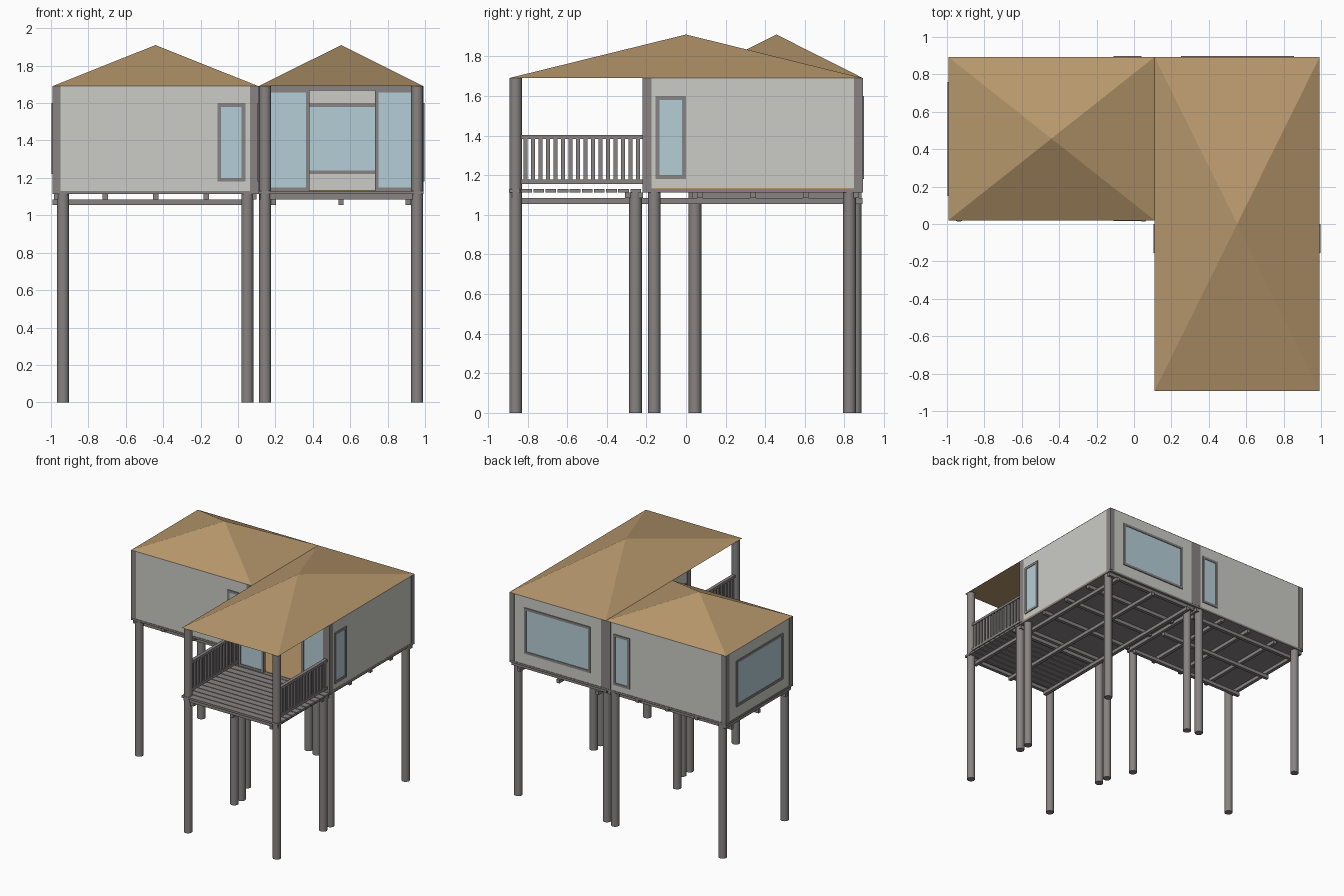
import bpy, math

if "Cube" in bpy.data.objects:
    bpy.data.objects.remove(bpy.data.objects["Cube"])


def material(name, r, g, b):
    lin = lambda c: ((c / 255 + 0.055) / 1.055) ** 2.4
    m = bpy.data.materials.new(name)
    m.diffuse_color = (lin(r), lin(g), lin(b), 1)
    m.use_nodes = True
    m.node_tree.nodes["Principled BSDF"].inputs["Base Color"].default_value = m.diffuse_color
    return m


ROOF = material("tan roof", 182, 151, 108)
WALL = material("pale grey wall", 203, 203, 198)
TRIM = material("grey timber", 136, 131, 131)
GLASS = material("pale blue glass", 181, 206, 214)


def mesh_object(name, verts, faces, mat):
    me = bpy.data.meshes.new(name)
    me.from_pydata(verts, [], faces)
    ob = bpy.data.objects.new(name, me)
    bpy.context.collection.objects.link(ob)
    me.materials.append(mat)
    return ob


def box(name, x, y, z, mat):
    """Box from three (low, high) ranges."""
    v = [(a, b, c) for a in x for b in y for c in z]
    f = [(0, 1, 3, 2), (4, 6, 7, 5), (0, 4, 5, 1), (2, 3, 7, 6), (0, 2, 6, 4), (1, 5, 7, 3)]
    return mesh_object(name, v, f, mat)


def mid(c, half):
    return (c - half, c + half)


def stilt(name, x, y, top):
    bpy.ops.mesh.primitive_cylinder_add(vertices=20, radius=0.032, depth=top,
                                        location=(x, y, top / 2))
    ob = bpy.context.object
    ob.name = name
    ob.data.materials.append(TRIM)
    bpy.ops.object.shade_smooth_by_angle(angle=math.radians(40))


def panel(name, axis, pos, a, z, depth, mat):
    """Upright slab: axis is its normal, pos its centre along that normal."""
    if axis == 'x':
        box(name, mid(pos, depth / 2), a, z, mat)
    else:
        box(name, a, mid(pos, depth / 2), z, mat)


def window(name, axis, pos, a, z, w=0.02, depth=0.044):
    """Glass pane with a four-bar frame, passing through the wall."""
    panel(name + "_frame_left", axis, pos, (a[0], a[0] + w), z, depth, TRIM)
    panel(name + "_frame_right", axis, pos, (a[1] - w, a[1]), z, depth, TRIM)
    inner = (a[0] + w, a[1] - w)
    panel(name + "_frame_bottom", axis, pos, inner, (z[0], z[0] + w), depth, TRIM)
    panel(name + "_frame_top", axis, pos, inner, (z[1] - w, z[1]), depth, TRIM)
    panel(name + "_glass", axis, pos, inner, (z[0] + w, z[1] - w), depth - 0.01, GLASS)


# Main levels and footprint
FLOOR, EAVE, PEAK = 1.13, 1.69, 1.91
LX0, LX1, LY0 = -0.993, 0.11, 0.02       # left wing
RX0, RX1, RY0 = 0.11, 0.993, -0.893      # right wing
BACK, ROOM = 0.893, -0.22
H = (FLOOR, EAVE)

# Pyramid roofs
for name, x0, x1, y0 in (("left_roof", LX0, LX1, LY0), ("right_roof", RX0, RX1, RY0)):
    mesh_object(name,
                [(x0, y0, EAVE), (x1, y0, EAVE), (x1, BACK, EAVE), (x0, BACK, EAVE),
                 ((x0 + x1) / 2, (y0 + BACK) / 2, PEAK)],
                [(3, 2, 1, 0), (0, 1, 4), (1, 2, 4), (2, 3, 4), (3, 0, 4)], ROOF)

# Walls, inset a hair from the corner posts
T = 0.03
I = T / 2 + 0.002
panel("left_wing_front_wall", 'y', LY0 + I, (LX0 + .01, LX1), H, T, WALL)
panel("left_wing_back_wall", 'y', BACK - I, (LX0 + .01, LX1), H, T, WALL)
panel("left_wing_side_wall", 'x', LX0 + I, (LY0 + .01, BACK - .01), H, T, WALL)
panel("right_wing_back_wall", 'y', BACK - I, (RX0, RX1 - .01), H, T, WALL)
panel("right_wing_side_wall", 'x', RX1 - I, (ROOM + .01, BACK - .01), H, T, WALL)
panel("right_wing_inner_wall", 'x', RX0 + I, (ROOM + .01, LY0 + .01), H, T, WALL)

# Square corner posts
P = 0.045
for i, (x, y) in enumerate([(LX0, LY0), (LX1 - P, LY0), (LX0, BACK - P), (LX1 - P, BACK - P),
                            (RX0, ROOM), (RX1 - P, ROOM), (RX0, BACK - P), (RX1 - P, BACK - P)]):
    box(f"corner_post_{i}", (x, x + P), (y, y + P), H, TRIM)

# Windows
TALL, WIDE = (1.18, 1.60), (1.22, 1.60)
window("left_front_window", 'y', LY0 + I, (-0.11, 0.04), TALL)
window("left_back_window", 'y', BACK - I, (-0.11, 0.04), TALL)
window("left_side_window", 'x', LX0 + I, (0.15, 0.76), WIDE)
window("right_back_window", 'y', BACK - I, (0.25, 0.855), WIDE)
window("right_side_window", 'x', RX1 - I, (-0.155, 0.0), TALL)
window("right_inner_window", 'x', RX0 + I, (-0.155, 0.0), TALL)

# Sliding glass doors, open in the middle
window("door_left", 'y', -0.20, (0.155, 0.382), (FLOOR, 1.675), 0.018, 0.03)
window("door_right", 'y', -0.20, (0.732, 0.948), (FLOOR, 1.675), 0.018, 0.03)
panel("door_header", 'y', -0.20, (RX0 + P, RX1 - P), (1.667, EAVE), 0.04, TRIM)

# Floors: timber slab with a tan surface inside
for name, x, y in (("left", (LX0, LX1), (LY0, BACK)), ("right", (RX0, RX1), (ROOM, BACK))):
    box(name + "_floor_slab", x, y, (1.113, 1.129), TRIM)
    box(name + "_floor_surface", (x[0] + .02, x[1] - .0), (y[0] + .03, y[1] - .02),
        (1.129, 1.134), ROOF)

# Porch planks running across
n = 11
pitch = (ROOM - RY0) / n
for i in range(n):
    y = RY0 + i * pitch
    box(f"porch_plank_{i}", (RX0, RX1), (y, y + pitch - 0.007), (1.113, 1.13), TRIM)

# Floor framing: lower beams and upper joists
B = 0.014
LOW, UP = (1.055, 1.084), (1.084, 1.113)
for i, x in enumerate((0.19, 0.55, 0.91)):
    box(f"right_beam_{i}", mid(x, B), (-0.87, 0.89), LOW, TRIM)
for i, y in enumerate((-0.865, -0.295, -0.23, 0.07, 0.34, 0.605, 0.86)):
    box(f"right_joist_{i}", (0.115, 0.985), mid(y, B), UP, TRIM)
for i, y in enumerate((0.10, 0.455, 0.81)):
    box(f"left_beam_{i}", (-0.993, 0.08), mid(y, B), LOW, TRIM)
for i, x in enumerate((-0.97, -0.71, -0.44, -0.17, 0.085)):
    box(f"left_joist_{i}", mid(x, B), (0.03, 0.885), UP, TRIM)

# Round stilts; the porch pair carries on up to the roof
for x in (0.145, 0.958):
    for j, y in enumerate((-0.86, -0.255, -0.16, 0.825)):
        stilt(f"right_stilt_{j}", x, y, EAVE if j == 0 else 1.113)
for x in (-0.935, 0.05):
    for y in (0.045, 0.855):
        stilt("left_stilt", x, y, 1.113)

# Porch railings on both sides
for side, x in (("left", 0.145), ("right", 0.958)):
    box(side + "_top_rail", mid(x, 0.014), (-0.84, ROOM), (1.382, 1.402), TRIM)
    box(side + "_bottom_rail", mid(x, 0.014), (-0.84, ROOM), (1.155, 1.178), TRIM)
    for i in range(16):
        y = -0.81 + i * 0.0378
        box(f"{side}_baluster_{i}", mid(x, 0.009), mid(y, 0.0105), (1.178, 1.382), TRIM)
